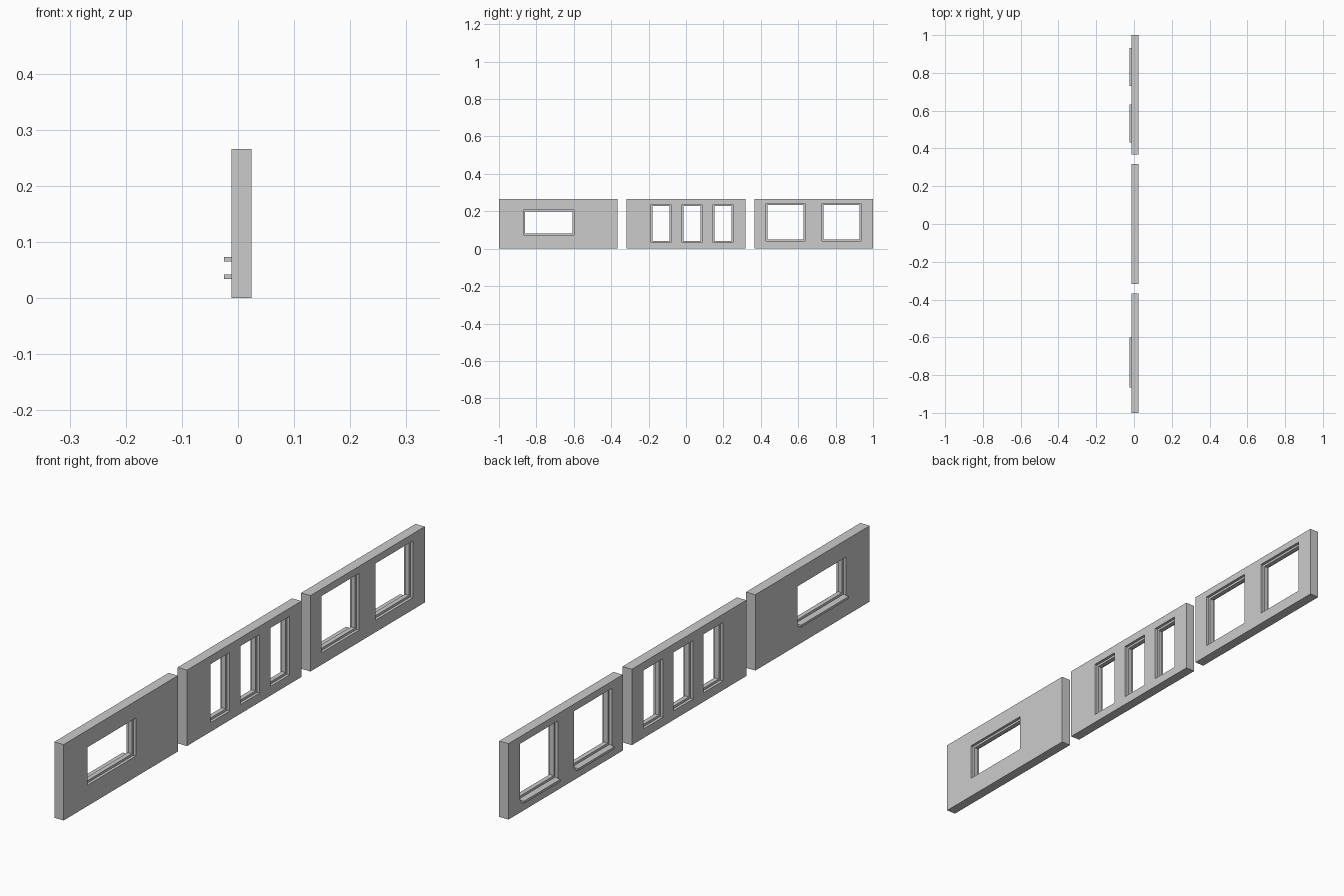
import bpy, bmesh

cube = bpy.data.objects.get("Cube")
if cube:
    bpy.data.objects.remove(cube, do_unlink=True)

grey = bpy.data.materials.new("plain_grey")
grey.use_nodes = True
GREY = (0.6, 0.6, 0.6, 1)
grey.diffuse_color = GREY
grey.node_tree.nodes["Principled BSDF"].inputs["Base Color"].default_value = GREY


def grow(rect, m):
    y0, y1, z0, z1 = rect
    return (y0 - m, y1 + m, z0 - m, z1 + m)


def plate(name, outer, holes, x0, x1):
    """Upright plate between x0 and x1 with rectangular holes."""
    bm = bmesh.new()
    for y0, y1, z0, z1 in [outer] + holes:
        loop = [bm.verts.new((x0, y, z)) for y, z in ((y0, z0), (y1, z0), (y1, z1), (y0, z1))]
        for i in range(4):
            bm.edges.new((loop[i], loop[(i + 1) % 4]))
    bmesh.ops.triangle_fill(bm, edges=bm.edges[:], use_beauty=True, use_dissolve=False, normal=(1, 0, 0))
    out = bmesh.ops.extrude_face_region(bm, geom=bm.faces[:], use_keep_orig=True)
    moved = [v for v in out["geom"] if isinstance(v, bmesh.types.BMVert)]
    bmesh.ops.translate(bm, verts=moved, vec=(x1 - x0, 0, 0))
    bmesh.ops.recalc_face_normals(bm, faces=bm.faces[:])
    mesh = bpy.data.meshes.new(name)
    bm.to_mesh(mesh)
    bm.free()
    mesh.materials.append(grey)
    bpy.context.collection.objects.link(bpy.data.objects.new(name, mesh))


BACK, FRONT = -0.012, 0.024     # wall faces
REVEAL = 0.008                  # visible width of the window frames
HEIGHT = 0.266

# wall name, y range, clear window openings (y0, y1, z0, z1), has sills
walls = [
    ("wide_window_wall", (-1, -0.367), [(-0.861, -0.607, 0.081, 0.198)], True),
    ("narrow_window_wall", (-0.317, 0.317),
     [(y, y + 0.091, 0.04, 0.229) for y in (-0.179, -0.013, 0.153)], False),
    ("square_window_wall", (0.367, 1),
     [(y, y + 0.192, 0.05, 0.233) for y in (0.436, 0.735)], True),
]

for name, (a, b), openings, has_sill in walls:
    # wall panel
    plate(name, (a, b, 0, HEIGHT), [grow(o, REVEAL) for o in openings], BACK, FRONT)
    for i, o in enumerate(openings, 1):
        # window frame recessed from both wall faces
        outer = grow(o, REVEAL)
        plate(f"{name}_frame_{i}", outer, [o], -0.002, 0.014)
        # projecting sill just below the opening
        if has_sill:
            top = outer[2]
            plate(f"{name}_sill_{i}", (o[0] - 0.005, o[1] + 0.005, top - 0.008, top), [], -0.025, BACK)
